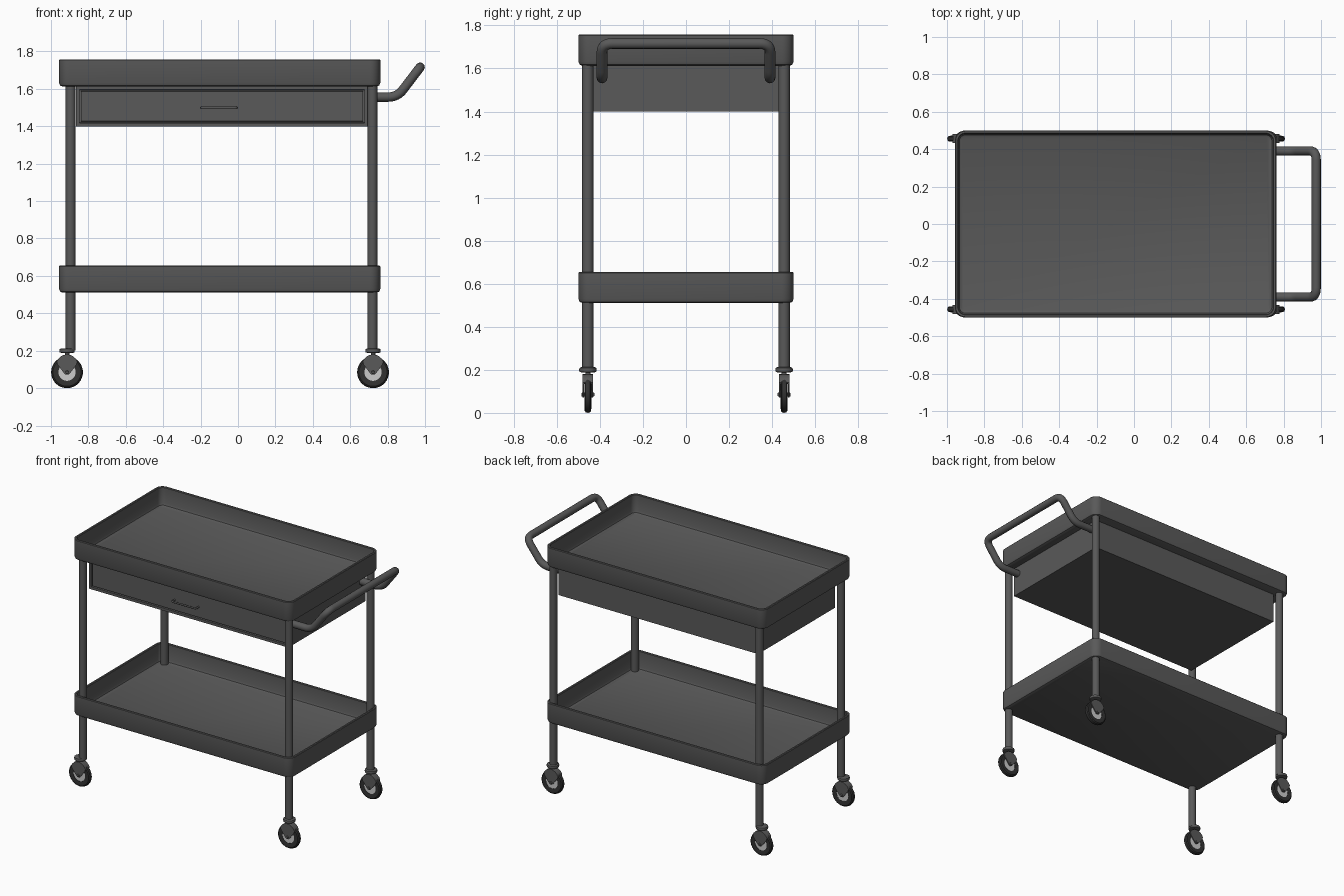
import bpy, bmesh, math
from mathutils import Vector

if "Cube" in bpy.data.objects:
    bpy.data.objects.remove(bpy.data.objects["Cube"])

CX = -0.098  # middle of the cart body


def material(name, v):
    m = bpy.data.materials.new(name)
    m.diffuse_color = (v, v, v, 1)
    m.use_nodes = True
    m.node_tree.nodes["Principled BSDF"].inputs["Base Color"].default_value = m.diffuse_color
    return m


STEEL = material("dark_steel", 0.1)
RUBBER = material("rubber", 0.03)
HUB = material("hub_grey", 0.6)


def finish(name, bm, mat, angle=35):
    bmesh.ops.recalc_face_normals(bm, faces=bm.faces)
    me = bpy.data.meshes.new(name)
    bm.to_mesh(me)
    bm.free()
    ob = bpy.data.objects.new(name, me)
    bpy.context.collection.objects.link(ob)
    me.materials.append(mat)
    bpy.ops.object.select_all(action='DESELECT')
    ob.select_set(True)
    bpy.context.view_layer.objects.active = ob
    bpy.ops.object.shade_smooth_by_angle(angle=math.radians(angle))
    return ob


def loft(bm, rings, cap=True, loop=False):
    vs = [[bm.verts.new(p) for p in r] for r in rings]
    pairs = list(zip(vs, vs[1:])) + ([(vs[-1], vs[0])] if loop else [])
    n = len(vs[0])
    for a, b in pairs:
        for i in range(n):
            j = (i + 1) % n
            bm.faces.new((a[i], a[j], b[j], b[i]))
    if cap:
        bm.faces.new(vs[0][::-1])
        bm.faces.new(vs[-1])


def rounded_rect(hx, hy, r, z, n=8):
    pts = []
    for k, (sx, sy) in enumerate(((1, 1), (-1, 1), (-1, -1), (1, -1))):
        for i in range(n + 1):
            a = math.pi / 2 * (k + i / n)
            pts.append((CX + sx * (hx - r) + r * math.cos(a), sy * (hy - r) + r * math.sin(a), z))
    return pts


def lathe_z(name, x, y, prof, mat, n=24):
    bm = bmesh.new()
    loft(bm, [[(x + r * math.cos(2 * math.pi * i / n), y + r * math.sin(2 * math.pi * i / n), z)
               for i in range(n)] for r, z in prof])
    return finish(name, bm, mat)


def lathe_y(name, x, y, z, prof, mat, n=32, loop=False):
    bm = bmesh.new()
    loft(bm, [[(x + r * math.cos(2 * math.pi * i / n), y + d, z + r * math.sin(2 * math.pi * i / n))
               for i in range(n)] for r, d in prof], not loop, loop)
    return finish(name, bm, mat)


def tube(name, pts, radius, bend, steps=8):
    pts = [Vector(p) for p in pts]
    path = [pts[0]]
    for a, b, c in zip(pts, pts[1:], pts[2:]):  # round every inner corner
        p, q = b + (a - b).normalized() * bend, b + (c - b).normalized() * bend
        for i in range(steps + 1):
            t = i / steps
            path.append(p * (1 - t) ** 2 + b * 2 * t * (1 - t) + q * t * t)
    path.append(pts[-1])
    cu = bpy.data.curves.new(name, 'CURVE')
    cu.dimensions = '3D'
    cu.bevel_depth, cu.bevel_resolution, cu.use_fill_caps = radius, 4, True
    sp = cu.splines.new('POLY')
    sp.points.add(len(path) - 1)
    for s, p in zip(sp.points, path):
        s.co = (*p, 1)
    cu.materials.append(STEEL)
    bpy.context.collection.objects.link(bpy.data.objects.new(name, cu))


# Trays: one lofted skin, outside up, over the rim, inside down
def tray(name, z0, z1):
    prof = [(.02, z0), (.006, z0 + .006), (0, z0 + .02), (0, z1 - .004), (.004, z1), (.014, z1),
            (.018, z1 - .004), (.018, z0 + .033), (.024, z0 + .02), (.036, z0 + .014)]
    bm = bmesh.new()
    loft(bm, [rounded_rect(.859 - d, .5 - d, .055 - d, z) for d, z in prof])
    finish(name, bm, STEEL)


tray("top_tray", 1.612, 1.757)
tray("lower_tray", 0.51, 0.655)

# Drawer box with a groove around the drawer front
bm = bmesh.new()
bmesh.ops.create_cube(bm, size=1)
for v in bm.verts:
    v.co = (-0.0855 + v.co.x * 1.561, v.co.y * .86, 1.507 + v.co.z * .214)
bm.normal_update()
front = [f for f in bm.faces if f.normal.y < -.9]
for thick, depth in ((.026, 0), (.001, -.014), (.01, 0), (.001, .014)):
    bmesh.ops.inset_region(bm, faces=front, thickness=thick, depth=depth)
finish("drawer", bm, STEEL)
tube("drawer_pull", [(-.195, -.425, 1.5), (-.195, -.462, 1.5), (-.008, -.462, 1.5), (-.008, -.425, 1.5)], .006, .012)

# Push handle
tube("push_handle", [(.68, -.39, 1.556), (.852, -.39, 1.556), (.974, -.39, 1.716),
                     (.974, .39, 1.716), (.852, .39, 1.556), (.68, .39, 1.556)], .025, .05)


# Caster fork: cheeks joined by a curved hood
def fork(name, x, y):
    arc = [(.06 * math.sin(a), .118 + .062 * math.cos(a))
           for a in (math.radians(-68 + 17 * i) for i in range(9))]
    outline = arc + [(.05, .125), (.018, .082), (.008, .072), (-.008, .072), (-.018, .082), (-.05, .125)]
    bm = bmesh.new()
    for s in (-1, 1):
        loft(bm, [[(x + u, y + s * d, w) for u, w in outline] for d in (.018, .024)])
    hood = arc + [(u * .9, w - .006) for u, w in arc[::-1]]
    loft(bm, [[(x + u, y + d, w) for u, w in hood] for d in (-.024, .024)])
    finish(name, bm, STEEL)


# Legs and casters at the four corners
tire = [(.046, -.013), (.062, -.016), (.075, -.0155), (.082, -.010), (.085, 0),
        (.082, .010), (.075, .0155), (.062, .016), (.046, .013)]
for side, lx, wx in (("left", -.895, -.914), ("right", .719, .722)):
    for end, y in (("front", -.456), ("back", .456)):
        n = side + "_" + end + "_"
        lathe_z(n + "leg", lx, y, [(.026, .2), (.026, 1.62)], STEEL)
        lathe_z(n + "caster_collar", wx, y, [(.03, .188), (.039, .191), (.041, .2), (.039, .209), (.03, .213)], STEEL)
        lathe_z(n + "caster_stem", wx, y, [(.012, .172), (.012, .195)], STEEL, 16)
        fork(n + "caster_fork", wx, y)
        lathe_y(n + "tire", wx, y, .085, tire, RUBBER, 36, True)
        lathe_y(n + "hub", wx, y, .085, [(.047, -.011), (.047, .011)], HUB)
        lathe_y(n + "axle", wx, y, .085, [(.007, -.03), (.009, -.027), (.009, .027), (.007, .03)], STEEL, 12)
